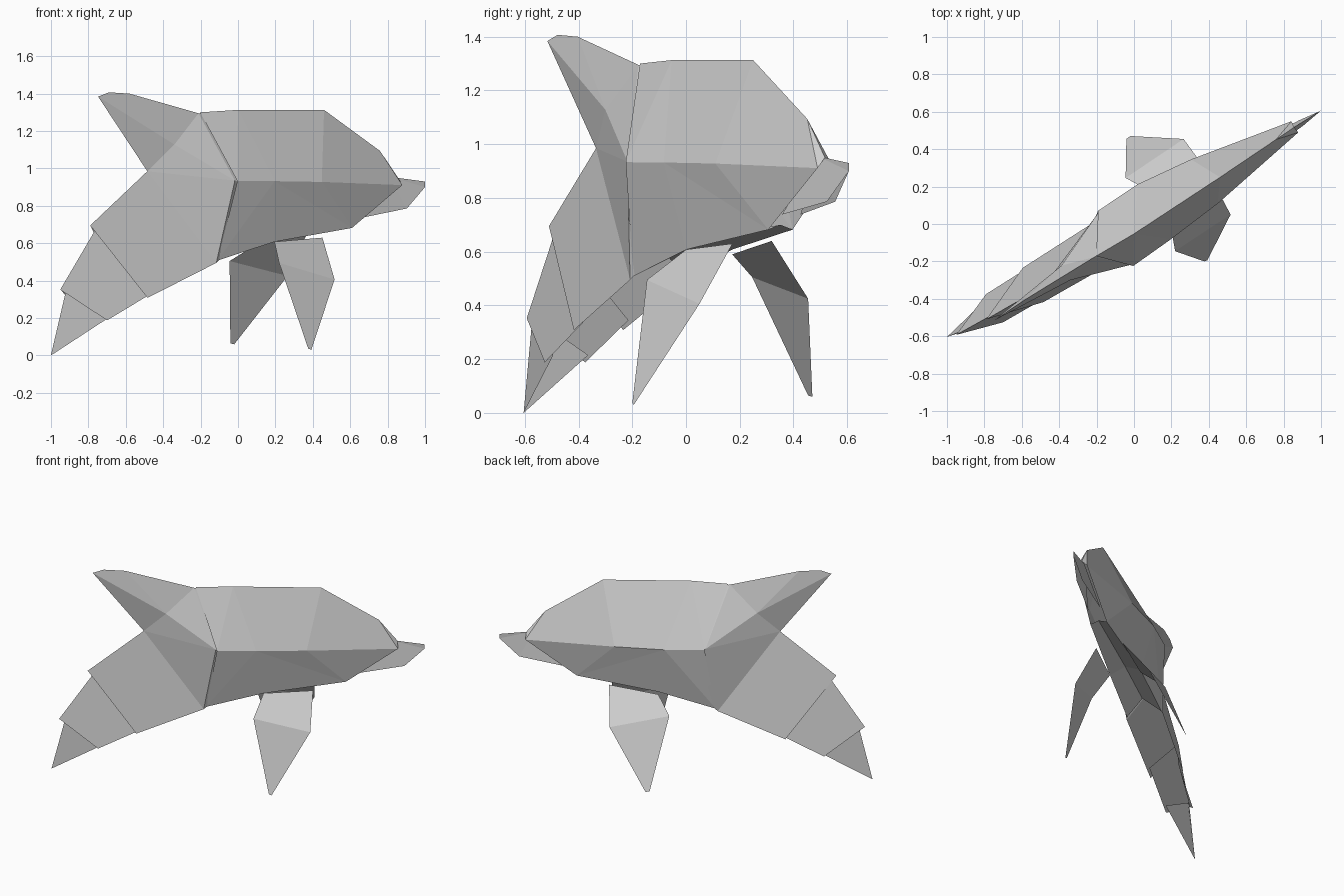
import bpy

if "Cube" in bpy.data.objects:
    bpy.data.objects.remove(bpy.data.objects["Cube"])

# Folded paper sea animal: flat sheets mirrored across a long vertical plane.
# Local points are (along the body, sideways, height).
paper = bpy.data.materials.new("paper_grey")
paper.diffuse_color = (0.62, 0.62, 0.62, 1)
paper.use_nodes = True
paper.node_tree.nodes["Principled BSDF"].inputs["Base Color"].default_value = paper.diffuse_color

AX = (0.856, 0.517)


def place(p):
    u, v, z = p
    return (AX[0] * u + AX[1] * v, AX[1] * u - AX[0] * v, z)


def sheet(name, pts, faces):
    """Flat-shaded sheet from named corner points; faces are space-separated names."""
    keys = list(pts)
    mesh = bpy.data.meshes.new(name)
    mesh.from_pydata([place(pts[k]) for k in keys], [],
                     [[keys.index(k) for k in f.split()] for f in faces])
    mesh.materials.append(paper)
    mesh.update()
    ob = bpy.data.objects.new(name, mesh)
    bpy.context.collection.objects.link(ob)
    return ob


def pair(name, ridge, side, faces, back=None):
    """Front and back sheets sharing the ridge points, side points mirrored."""
    for label, s in (("front", 1), ("back", -1)):
        pts = dict(ridge)
        pts.update({k: (u, s * v, z) for k, (u, v, z) in side.items()})
        if s == -1 and back:
            pts.update(back)
        order = faces if s == 1 else [" ".join(reversed(f.split())) for f in faces]
        sheet(f"{name}_{label}", pts, order)


# Shared edge points of the body
ridge = {"r0": (-0.262, 0.042, 1.30), "r1": (-0.028, 0.045, 1.313),
         "r2": (0.523, 0.024, 1.313), "r3": (0.883, 0.006, 1.094)}
edge = {"e0": (-0.119, 0.19, 0.933), "e1": (0.125, 0.172, 0.932),
        "e2": (0.44, 0.138, 0.928), "e3": (1.005, 0.035, 0.911)}
belly = {"b0": (-0.195, 0.112, 0.508), "b1": (0.167, 0.10, 0.608),
         "b2": (0.68, 0.053, 0.682)}
edge_back = {"e0": (-0.127, -0.16, 0.933)}

# Back flaps
pair("upper_body", ridge, edge,
     ["r0 e0 r1", "r1 e0 e1", "r1 e1 e2 r2", "r2 e2 e3 r3"], edge_back)

# Flanks under the flaps
pair("lower_body", {}, {**edge, **belly},
     ["e0 b0 e1", "e1 b0 b1", "e1 b1 b2", "e1 b2 e2", "e2 b2 e3"], edge_back)

# Inner folds closing the belly
pair("belly_fold", {"c0": (-0.16, 0, 0.60), "c1": (0.167, 0, 0.65),
                    "c2": (0.68, 0, 0.70)}, belly,
     ["b0 c0 c1 b1", "b1 c1 c2 b2"])

# Forehead and beak
pair("forehead", {"r3": ridge["r3"], "n": (1.0, 0, 0.95)}, {"e3": edge["e3"]},
     ["r3 e3 n"])
pair("beak", {"n": (0.95, 0, 0.955), "t": (1.169, -0.002, 0.93),
              "s": (1.169, -0.002, 0.90)},
     {"k": (1.044, 0.018, 0.786), "j": (0.757, 0.04, 0.738)},
     ["n s t", "n k s", "n j k"])

# Upper tail fluke
a = (-0.272, 0.042, 1.295)
k = (-0.446, 0.081, 1.128)
m = (-0.588, 0.036, 0.985)
e = (-0.127, 0.178, 0.935)
k_back = (-0.446, -0.01, 1.128)
e_back = (-0.132, -0.15, 0.935)
pair("upper_fluke",
     {"a": a, "l3": (-0.705, 0.045, 1.40), "l2": (-0.838, 0.052, 1.407),
      "l1": (-0.907, 0.055, 1.384), "m": m}, {"k": k, "e": e},
     ["a l3 k", "l3 l2 l1 k", "l1 m k", "a k e"], {"k": k_back, "e": e_back})

# Tail stock, tucked into the body, and the two narrowing folds behind it
g = (-0.207, 0.118, 0.495)
pair("tail_stock", {"m": m, "n1": (-0.94, 0.028, 0.695)},
     {"k": k, "e": e, "g": g, "q1": (-0.63, 0.107, 0.308)},
     ["k m e", "m g e", "m n1 q1 g"], {"k": k_back, "e": e_back})
pair("tail_tuck", {"a": a, "a2": (-0.12, 0.042, 1.27)},
     {"e": e, "g": g, "e2": (-0.06, 0.15, 0.92), "g2": (-0.12, 0.095, 0.56)},
     ["a e e2 a2", "e g g2 e2"], {"e": e_back})
pair("tail_middle",
     {"n1": (-0.90, 0.024, 0.68), "n2": (-1.12, 0.016, 0.352)},
     {"q1": (-0.57, 0.094, 0.345), "q2": (-0.871, 0.088, 0.188)},
     ["n1 n2 q2 q1"])
pair("tail_end", {"t": (-1.169, 0, 0.0), "n2": (-1.08, 0.015, 0.36)},
     {"q2": (-0.83, 0.076, 0.215)},
     ["n2 t q2"])

# Flippers hanging from the belly
flipper_faces = ["p1 p4 p3 p2", "p4 t2 t1 p3"]
pair("flipper", {},
     {"p1": (0.167, 0.10, 0.608), "p2": (0.476, 0.085, 0.63),
      "p3": (0.468, 0.224, 0.406), "t1": (0.235, 0.369, 0.03),
      "t2": (0.218, 0.365, 0.037), "p4": (0.113, 0.238, 0.495)},
     flipper_faces,
     {"p1": (0.167, -0.10, 0.59), "p2": (0.476, -0.085, 0.64),
      "p3": (0.462, -0.252, 0.425), "t1": (0.226, -0.413, 0.06),
      "t2": (0.20, -0.41, 0.065), "p4": (0.089, -0.234, 0.505)})
